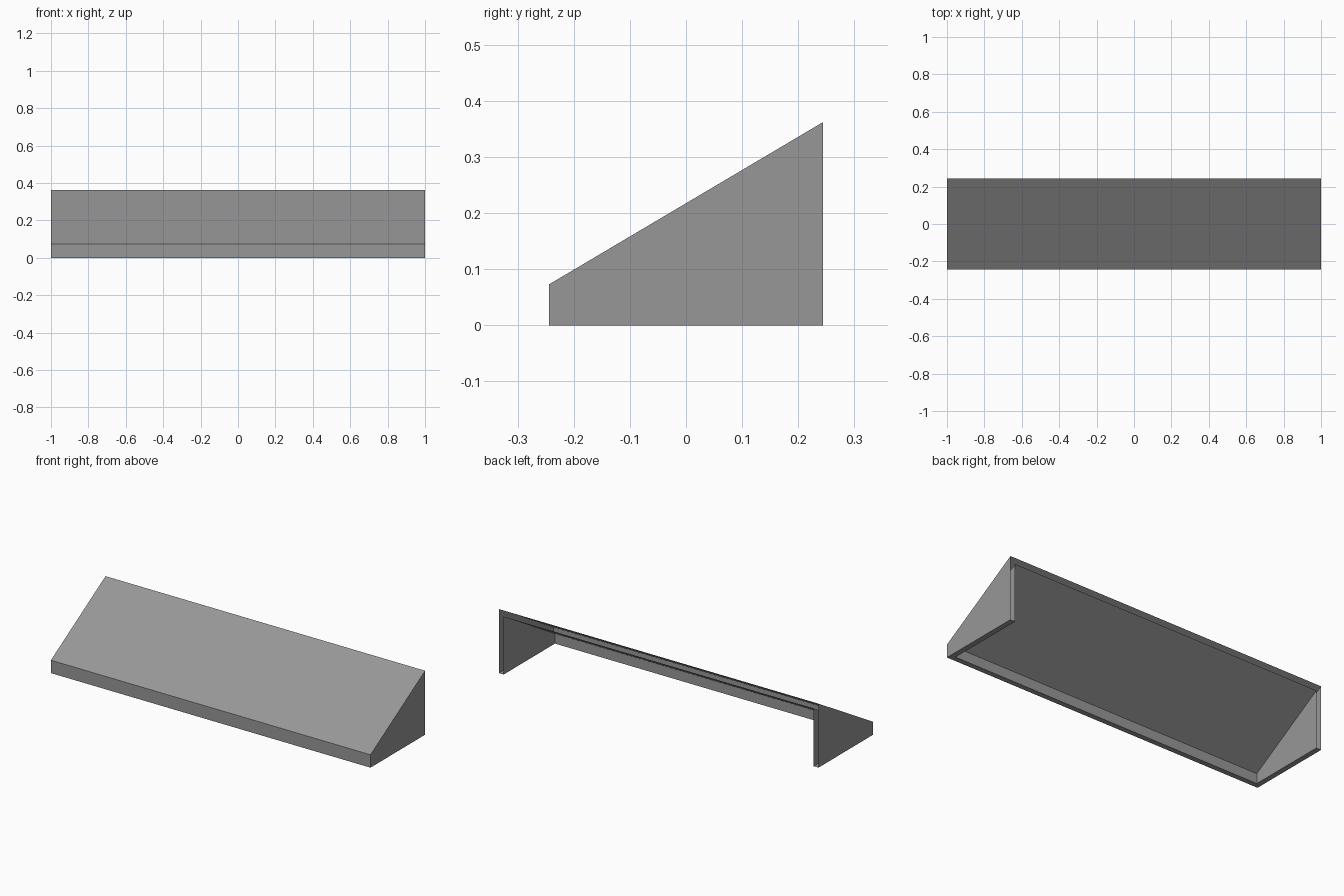
import bpy, bmesh, math

cube = bpy.data.objects.get("Cube")
if cube:
    bpy.data.objects.remove(cube, do_unlink=True)

# Overall sizes
HALF_X, FRONT, BACK = 1.0, -0.244, 0.244
LOW, HIGH = 0.073, 0.362
WALL = 0.03
SLOPE = (HIGH - LOW) / (BACK - FRONT)
ROOF_DROP = WALL * math.hypot(1, SLOPE)   # roof thickness measured upright

grey = bpy.data.materials.new("mid_grey")
grey.use_nodes = True
colour = (0.31, 0.31, 0.31, 1)
grey.diffuse_color = colour
grey.node_tree.nodes["Principled BSDF"].inputs["Base Color"].default_value = colour


def add_skin(bm, inset, drop, inward):
    """Sloped roof, front and two sides, open below and behind."""
    def roof_z(y):
        return LOW + SLOPE * (y - FRONT) - drop

    x, front = HALF_X - inset, FRONT + inset
    corners = [(-x, BACK), (-x, front), (x, front), (x, BACK)]
    base = [bm.verts.new((cx, cy, 0)) for cx, cy in corners]
    top = [bm.verts.new((cx, cy, roof_z(cy))) for cx, cy in corners]
    faces = [bm.faces.new((base[i], base[i + 1], top[i + 1], top[i])) for i in range(3)]
    faces.append(bm.faces.new(top))
    if inward:
        bmesh.ops.reverse_faces(bm, faces=faces)
    return base


# Hollow sloped cover: outer skin, inner skin and the bottom rim joining them
bm = bmesh.new()
outer = add_skin(bm, 0, 0, False)
inner = add_skin(bm, WALL, ROOF_DROP, True)
for i in range(3):
    bm.faces.new((outer[i + 1], outer[i], inner[i], inner[i + 1]))

mesh = bpy.data.meshes.new("sloped_cover")
bm.to_mesh(mesh)
bm.free()
mesh.materials.append(grey)
bpy.context.collection.objects.link(bpy.data.objects.new("sloped_cover", mesh))
